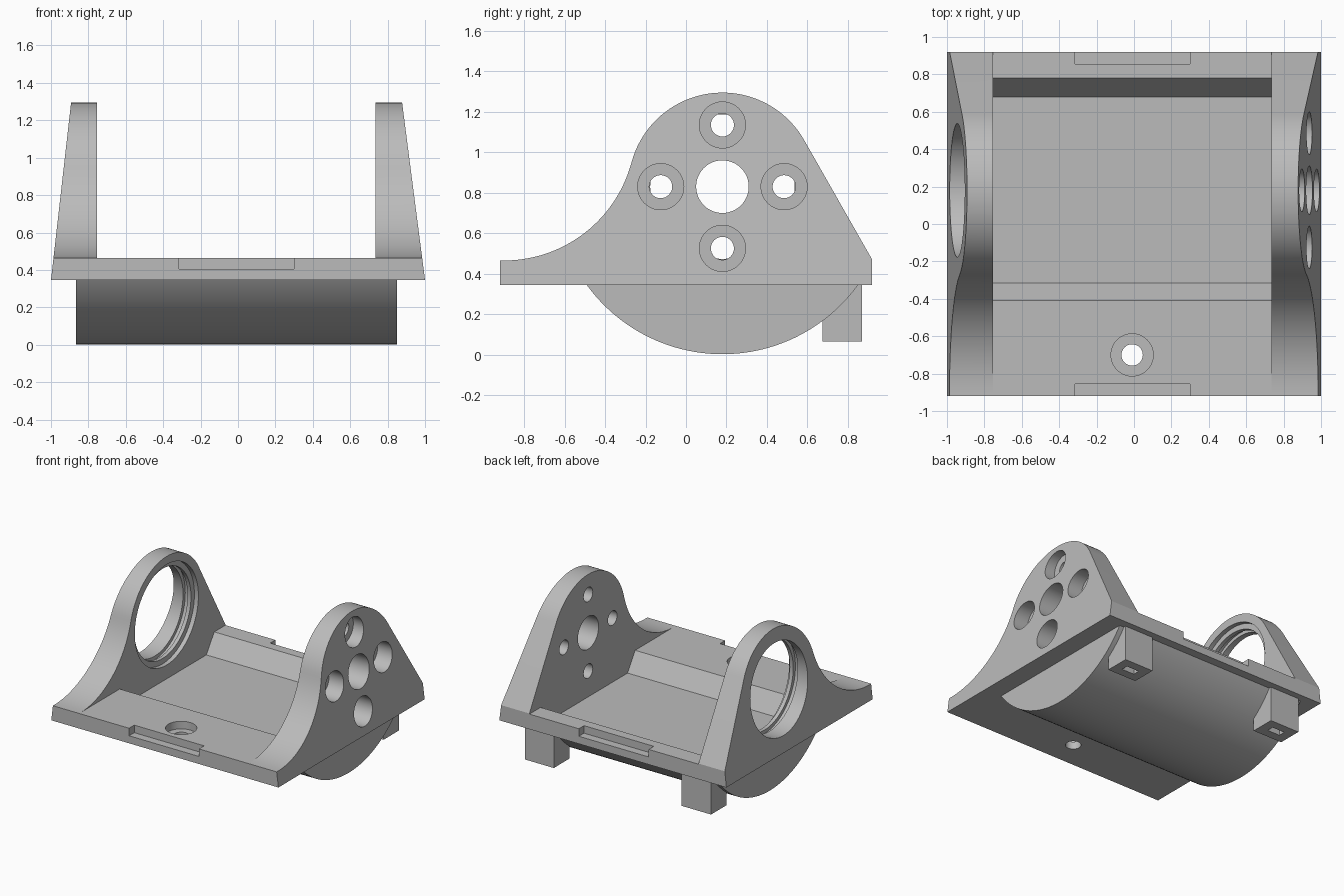
import bpy, bmesh, math
from mathutils import Matrix, Vector

cube = bpy.data.objects.get("Cube")
if cube:
    bpy.data.objects.remove(cube, do_unlink=True)

grey = bpy.data.materials.new("plain grey")
grey.use_nodes = True
grey.diffuse_color = (0.5, 0.5, 0.5, 1)
grey.node_tree.nodes["Principled BSDF"].inputs["Base Color"].default_value = (0.5, 0.5, 0.5, 1)

CY, CZ = 0.18, 0.83              # shared axis of walls, bores and drum
BOTTOM, TOP, HALF = 0.345, 0.465, 0.92
INNER_L, INNER_R = -0.755, 0.735  # inner wall faces


def make(name, bm):
    bmesh.ops.recalc_face_normals(bm, faces=bm.faces[:])
    mesh = bpy.data.meshes.new(name)
    bm.to_mesh(mesh)
    bm.free()
    mesh.materials.append(grey)
    ob = bpy.data.objects.new(name, mesh)
    bpy.context.scene.collection.objects.link(ob)
    return ob


def prism(name, points, lo, hi, axis="x"):
    """Extrude a 2D profile from lo to hi along x (y,z points) or y (x,z points)."""
    bm = bmesh.new()
    place = (lambda p: (lo, p[0], p[1])) if axis == "x" else (lambda p: (p[0], lo, p[1]))
    face = bm.faces.new([bm.verts.new(place(p)) for p in points])
    out = bmesh.ops.extrude_face_region(bm, geom=[face])
    step = Vector((hi - lo, 0, 0)) if axis == "x" else Vector((0, hi - lo, 0))
    bmesh.ops.translate(bm, vec=step, verts=[v for v in out["geom"] if isinstance(v, bmesh.types.BMVert)])
    return make(name, bm)


def box(name, x0, x1, y0, y1, z0, z1):
    return prism(name, [(y0, z0), (y1, z0), (y1, z1), (y0, z1)], x0, x1)


def arc(cy, cz, r, a0, a1, n):
    angles = [math.radians(a0 + (a1 - a0) * i / n) for i in range(n + 1)]
    return [(cy + r * math.cos(a), cz + r * math.sin(a)) for a in angles]


def bore(y, z, r, lo, hi, n=48):
    return prism("bore", arc(y, z, r, 0, 360, n)[:-1], lo, hi)


def upright_bore(x, y, r, lo, hi):
    bm = bmesh.new()
    bmesh.ops.create_cone(bm, cap_ends=True, segments=48, radius1=r, radius2=r, depth=hi - lo,
                          matrix=Matrix.Translation((x, y, (lo + hi) / 2)))
    return make("bore", bm)


def combine(body, tool, operation):
    mod = body.modifiers.new("combine", "BOOLEAN")
    mod.operation, mod.solver, mod.object = operation, "EXACT", tool
    graph = bpy.context.evaluated_depsgraph_get()
    graph.update()
    mesh = bpy.data.meshes.new_from_object(body.evaluated_get(graph))
    body.modifiers.clear()
    body.data = mesh
    bpy.data.objects.remove(tool, do_unlink=True)


def add(tool):
    combine(body, tool, "UNION")


def cut(tool):
    combine(body, tool, "DIFFERENCE")


# Base plate
body = box("cradle_body", -1.05, 1.05, -HALF, HALF, BOTTOM, TOP)

# Side walls: concave sweep, round crown, straight back slope
wall = [(HALF, 0.4), (HALF, 0.47)]
wall += arc(CY, CZ, 0.465, 29.7, 165.1, 40)
wall += arc(-0.9, 1.117, 0.652, -14.9, -90, 28)[1:]
wall += [(-0.9, 0.4)]
add(prism("wall", wall, INNER_R, 1.1))
add(prism("wall", wall, -1.1, INNER_L))

# Drum segment hanging under the plate
half_angle = math.degrees(math.acos((CZ - 0.37) / 0.828))
add(prism("drum", arc(CY, CZ, 0.828, -90 - half_angle, -90 + half_angle, 48), -0.865, 0.85))

# Two lugs under the back edge, with slots
lugs = [(-0.83, -0.57), (0.555, 0.81)]
for x0, x1 in lugs:
    add(box("lug", x0, x1, 0.675, 0.87, 0.065, 0.39))
for x0, x1 in lugs:
    mid = (x0 + x1) / 2
    cut(box("slot", mid - 0.055, mid + 0.055, 0.745, 0.8, 0.03, 0.14))

# Tapered outer sides
for side, crown in ((1, 0.878), (-1, 0.893)):
    lean = (1 - crown) / (1.29 - BOTTOM)
    edge = [(side * (1 - lean * (z - BOTTOM)), z) for z in (0.2, 1.5)]
    cut(prism("taper", edge + [(side * 1.4, 1.5), (side * 1.4, 0.2)], -1.2, 1.2, "y"))

# Floor pocket with sloped ends
pocket = [(-0.315, 0.32), (0.68, 0.32), (0.78, TOP), (0.78, 0.6), (-0.41, 0.6), (-0.41, TOP)]
cut(prism("pocket", pocket, INNER_L, INNER_R))

# Edge notches, front and back
for y0, y1 in ((-1, -0.855), (0.855, 1)):
    cut(box("notch", -0.315, 0.3, y0, y1, 0.405, 0.6))

# Screw hole in the front of the plate
cut(upright_bore(-0.01, -0.7, 0.057, 0.2, 0.6))
cut(upright_bore(-0.01, -0.7, 0.113, 0.405, 0.6))

# Right wall: centre bore and four counterbored holes
cut(bore(CY, CZ, 0.13, 0.6, 1.2))
for k in range(4):
    a = k * math.pi / 2
    y, z = CY + 0.305 * math.cos(a), CZ + 0.305 * math.sin(a)
    cut(bore(y, z, 0.057, 0.6, 1.2, 32))
    cut(bore(y, z, 0.114, 0.81, 1.2))

# Left wall: large bore with an inner recess and a groove
for r, lo, hi in ((0.357, -1.2, -0.6), (0.4, -0.79, -0.6), (0.385, -0.86, -0.82)):
    cut(bore(CY, CZ, r, lo, hi, 72))

# Smooth the curved faces, keep the large flats flat
bpy.ops.object.select_all(action="DESELECT")
body.select_set(True)
bpy.context.view_layer.objects.active = body
bpy.ops.object.shade_smooth_by_angle(angle=math.radians(25))
for p in body.data.polygons:
    if p.area > 0.15 and max(abs(c) for c in p.normal) > 0.98:
        p.use_smooth = False
